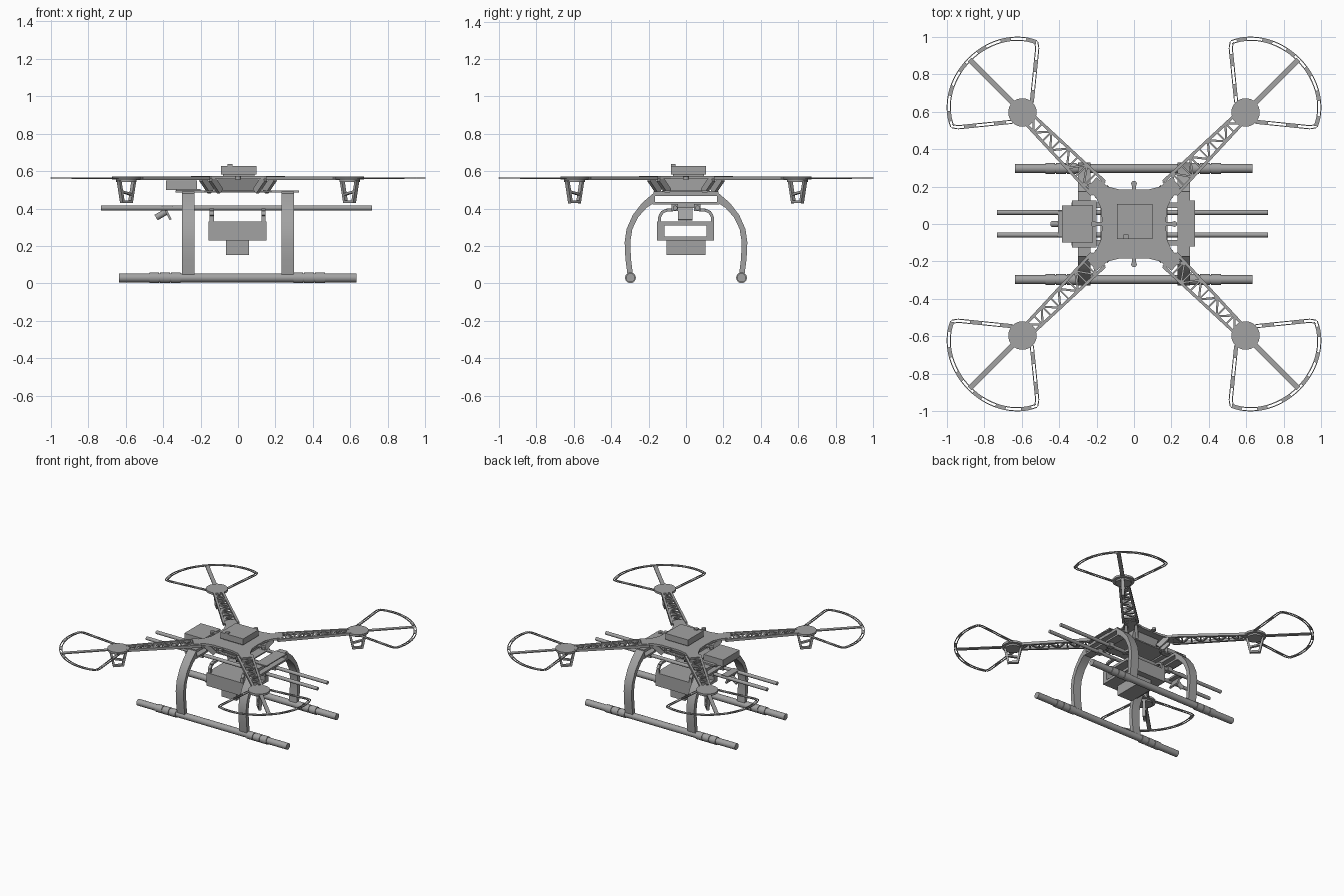
import bpy, bmesh, math
from mathutils import Matrix, Vector

cube = bpy.data.objects.get("Cube")
if cube:
    bpy.data.objects.remove(cube, do_unlink=True)

grey = bpy.data.materials.new("matte grey")
grey.use_nodes = True
COLOUR = (0.36, 0.36, 0.36, 1)
grey.diffuse_color = COLOUR
grey.node_tree.nodes["Principled BSDF"].inputs["Base Color"].default_value = COLOUR


def finish(name, bm, smooth=False):
    bmesh.ops.recalc_face_normals(bm, faces=bm.faces)
    me = bpy.data.meshes.new(name)
    bm.to_mesh(me)
    bm.free()
    me.materials.append(grey)
    ob = bpy.data.objects.new(name, me)
    bpy.context.collection.objects.link(ob)
    if smooth:
        bpy.ops.object.select_all(action="DESELECT")
        ob.select_set(True)
        bpy.context.view_layer.objects.active = ob
        bpy.ops.object.shade_smooth_by_angle(angle=math.radians(35))


def add_box(bm, x, y, z):
    size = [b - a for a, b in (x, y, z)]
    mid = [(a + b) / 2 for a, b in (x, y, z)]
    bmesh.ops.create_cube(bm, size=1, matrix=Matrix.Translation(mid) @ Matrix.Diagonal((*size, 1)))


def frame(p, q):
    """Matrix at the middle of p-q whose X axis runs along it."""
    p, q = Vector(p), Vector(q)
    a = (q - p).normalized()
    side = Vector((0, 0, 1)).cross(a)
    side = side.normalized() if side.length > 0.001 else Vector((0, 1, 0))
    m = Matrix((a, side, a.cross(side))).transposed().to_4x4()
    m.translation = (p + q) / 2
    return m, (q - p).length


def add_bar(bm, p, q, w, h):
    m, length = frame(p, q)
    bmesh.ops.create_cube(bm, size=1, matrix=m @ Matrix.Diagonal((length, w, h, 1)))


def add_rod(bm, p, q, r, sides=20):
    m, length = frame(p, q)
    bmesh.ops.create_cone(bm, cap_ends=True, segments=sides, radius1=r, radius2=r,
                          depth=length, matrix=m @ Matrix.Rotation(math.pi / 2, 4, "Y"))


def add_prism(bm, base, offset):
    face = bm.faces.new([bm.verts.new(p) for p in base])
    new = bmesh.ops.extrude_face_region(bm, geom=[face], use_keep_orig=True)["geom"]
    bmesh.ops.translate(bm, vec=offset, verts=[v for v in new if isinstance(v, bmesh.types.BMVert)])


# Skid tubes with foam grips
for s, side in ((-1, "front"), (1, "back")):
    bm = bmesh.new()
    y = s * 0.297
    add_rod(bm, (-0.637, y, 0.03), (0.632, y, 0.03), 0.024)
    for c in (-0.39, 0.38):
        for k in (-1, 0, 1):
            add_rod(bm, (c + k * 0.058 - 0.026, y, 0.03), (c + k * 0.058 + 0.026, y, 0.03), 0.029)
    finish(side + "_skid", bm, True)

# Curved legs and the cross frame that joins each pair
outer = [(0.165, 0.49), (0.235, 0.43), (0.285, 0.365), (0.318, 0.29), (0.328, 0.22), (0.324, 0.13), (0.312, 0.04)]
inner = [(0.283, 0.04), (0.294, 0.13), (0.298, 0.22), (0.287, 0.29), (0.255, 0.355), (0.21, 0.405), (0.165, 0.435)]
for sx, side in ((-1, "right"), (1, "left")):
    for sy, end in ((-1, "front"), (1, "back")):
        bm = bmesh.new()
        add_prism(bm, [(sx * 0.265 - 0.033, sy * y, z) for y, z in outer + inner], (0.066, 0, 0))
        finish(f"{end}_{side}_leg", bm, True)
    bm = bmesh.new()
    xs = (sx * 0.265 - 0.033, sx * 0.265 + 0.033)
    add_box(bm, xs, (-0.175, 0.175), (0.468, 0.49))
    add_box(bm, xs, (-0.18, 0.18), (0.422, 0.436))
    for y in (-0.06, 0.06):
        add_box(bm, (sx * 0.265 - 0.02, sx * 0.265 + 0.02), (y - 0.018, y + 0.018), (0.388, 0.424))
    finish(side + "_leg_cross_frame", bm)

# Long carrier rods
for y, side in ((-0.058, "front"), (0.062, "back")):
    bm = bmesh.new()
    add_rod(bm, (-0.733, y, 0.403), (0.717, y, 0.403), 0.013, 16)
    finish(side + "_carrier_rod", bm, True)

# Lower deck with rails and end plate
bm = bmesh.new()
add_box(bm, (-0.18, 0.18), (-0.13, 0.13), (0.486, 0.495))
for y in (-0.1, 0.1):
    add_box(bm, (-0.335, 0.325), (y - 0.015, y + 0.015), (0.486, 0.496))
add_box(bm, (0.235, 0.325), (-0.12, 0.125), (0.49, 0.497))
finish("lower_deck", bm)

# Upper body plate with concave sides
quarter = [(0.17, 0.0), (0.175, 0.08), (0.2, 0.135), (0.25, 0.195), (0.2, 0.25), (0.14, 0.2), (0.08, 0.185)]
outline = []
for sx, sy, order in ((1, 1, 1), (-1, 1, -1), (-1, -1, 1), (1, -1, -1)):
    pts = [(sx * x, sy * y) for x, y in quarter][::order]
    outline += [p for p in pts if p not in outline]
bm = bmesh.new()
add_prism(bm, [(x, y, 0.558) for x, y in outline], (0, 0, 0.016))
finish("upper_body_plate", bm)

# Tapered body core under the plate
bm = bmesh.new()
core = [(-0.13, 0.558), (0.13, 0.558), (0.105, 0.494), (-0.105, 0.494)]
add_prism(bm, [(-0.11, y, z) for y, z in core], (0.22, 0, 0))
finish("body_core", bm)

# Small rings on the four sides of the body
bm = bmesh.new()
for k in range(4):
    d = Matrix.Rotation(k * math.pi / 2, 3, "Z") @ Vector((1, 0, 0))
    up = Vector((0, 0, 0.556))
    add_rod(bm, d * 0.216 + up, d * 0.216 + up * 1.03, 0.015)
    add_bar(bm, d * 0.16 + up * 1.013, d * 0.205 + up * 1.013, 0.024, 0.01)
finish("body_side_rings", bm, True)

# Control unit on top
bm = bmesh.new()
add_box(bm, (-0.092, 0.1), (-0.08, 0.107), (0.582, 0.628))
add_box(bm, (-0.08, 0.088), (-0.07, 0.095), (0.572, 0.584))
add_box(bm, (-0.055, -0.03), (-0.08, -0.055), (0.628, 0.638))
finish("top_control_unit", bm)

# Battery pack overhanging the right end
bm = bmesh.new()
add_box(bm, (-0.385, -0.22), (-0.1, 0.1), (0.498, 0.55))
add_box(bm, (-0.33, -0.2), (-0.125, 0.125), (0.493, 0.505))
finish("battery_pack", bm)

# Small tilted camera on a bracket between the rods
bm = bmesh.new()
add_box(bm, (-0.405, -0.35), (-0.07, 0.07), (0.403, 0.417))
add_bar(bm, (-0.395, -0.004, 0.412), (-0.36, -0.004, 0.34), 0.08, 0.012)
add_rod(bm, (-0.438, 0, 0.352), (-0.38, 0, 0.385), 0.017)
finish("tilted_camera", bm, True)

# Slung payload: open sleeve, lower pod and hangers
bm = bmesh.new()
sleeve_x = (-0.157, 0.152)
for y in ((-0.155, -0.115), (0.11, 0.15)):
    add_box(bm, sleeve_x, y, (0.23, 0.33))
for z in ((0.23, 0.25), (0.31, 0.33)):
    add_box(bm, sleeve_x, (-0.12, 0.115), z)
finish("payload_sleeve", bm)
bm = bmesh.new()
add_box(bm, (-0.065, 0.06), (-0.105, 0.104), (0.153, 0.232))
finish("payload_pod", bm)
bm = bmesh.new()
path = [(0.142, 0.325), (0.14, 0.36), (0.125, 0.383), (0.1, 0.392), (0.045, 0.395)]
for x in (-0.14, 0.137):
    for s in (-1, 1):
        for (y, z), (y2, z2) in zip(path, path[1:]):
            add_bar(bm, (x, s * y, z), (x, s * y2, z2), 0.022, 0.016)
finish("payload_hangers", bm)

# Arms, motors, landing struts and guards, made once along +x then turned
MOTOR = 0.843


def arm(bm):
    n, u0, u1 = 8, 0.27, 0.79

    def node(i, s):
        t = i / n
        return (u0 + (u1 - u0) * t, s * (0.05 - 0.02 * t), 0.562)

    for s in (-1, 1):
        add_bar(bm, node(0, s), node(n, s), 0.016, 0.02)
        add_bar(bm, (0.235, s * 0.035, 0.56), (0.17, s * 0.035, 0.492), 0.022, 0.035)
    for i in range(n):
        s = 1 if i % 2 else -1
        add_bar(bm, node(i, s), node(i + 1, -s), 0.011, 0.014)
        add_bar(bm, node(i, -1), node(i, 1), 0.009, 0.014)


def motor(bm):
    add_rod(bm, (MOTOR, 0, 0.555), (MOTOR, 0, 0.571), 0.076, 32)
    add_rod(bm, (MOTOR, 0, 0.543), (MOTOR, 0, 0.556), 0.055, 32)


def strut(bm):
    for s in (-1, 1):
        add_bar(bm, (MOTOR + s * 0.056, 0, 0.55), (MOTOR + s * 0.03, 0, 0.43), 0.022, 0.015)
    add_bar(bm, (MOTOR - 0.034, 0, 0.437), (MOTOR + 0.034, 0, 0.437), 0.022, 0.014)
    add_bar(bm, (MOTOR - 0.038, 0, 0.475), (MOTOR + 0.042, 0, 0.492), 0.02, 0.012)


def guard(bm):
    add_bar(bm, (MOTOR + 0.06, 0, 0.562), (MOTOR + 0.4, 0, 0.562), 0.028, 0.007)
    root, corner = Vector((0.004, -0.075)), Vector((0.188, -0.3))
    side = [root.lerp(corner, i / 9) for i in range(10)]
    arc = []
    for i in range(29):
        t = i / 14 - 1
        a = math.radians(56 * t)
        arc.append(Vector((math.cos(a), math.sin(a))) * (0.4 - 0.017 * t ** 4))
    path = side + arc + [Vector((p.x, -p.y)) for p in reversed(side)]
    for i, (p, q) in enumerate(zip(path, path[1:])):
        d = (q - p).normalized()
        across = Vector((-d.y, d.x)) * 0.0085
        ends = [(MOTOR + v.x, v.y, 0.563) for v in (p, q)]
        if i % 5 < 2:
            add_bar(bm, *ends, 0.02, 0.005)
        for o in (across, -across):
            a, b = p + o - d * 0.001, q + o + d * 0.001
            add_bar(bm, (MOTOR + a.x, a.y, 0.563), (MOTOR + b.x, b.y, 0.563), 0.005, 0.006)


corners = ("back_left", "back_right", "front_right", "front_left")
for part, build in (("truss_arm", arm), ("motor", motor), ("motor_strut", strut), ("rotor_guard", guard)):
    for k, where in enumerate(corners):
        bm = bmesh.new()
        build(bm)
        bm.transform(Matrix.Rotation(math.pi / 4 + k * math.pi / 2, 4, "Z"))
        finish(f"{where}_{part}", bm, part == "motor")
